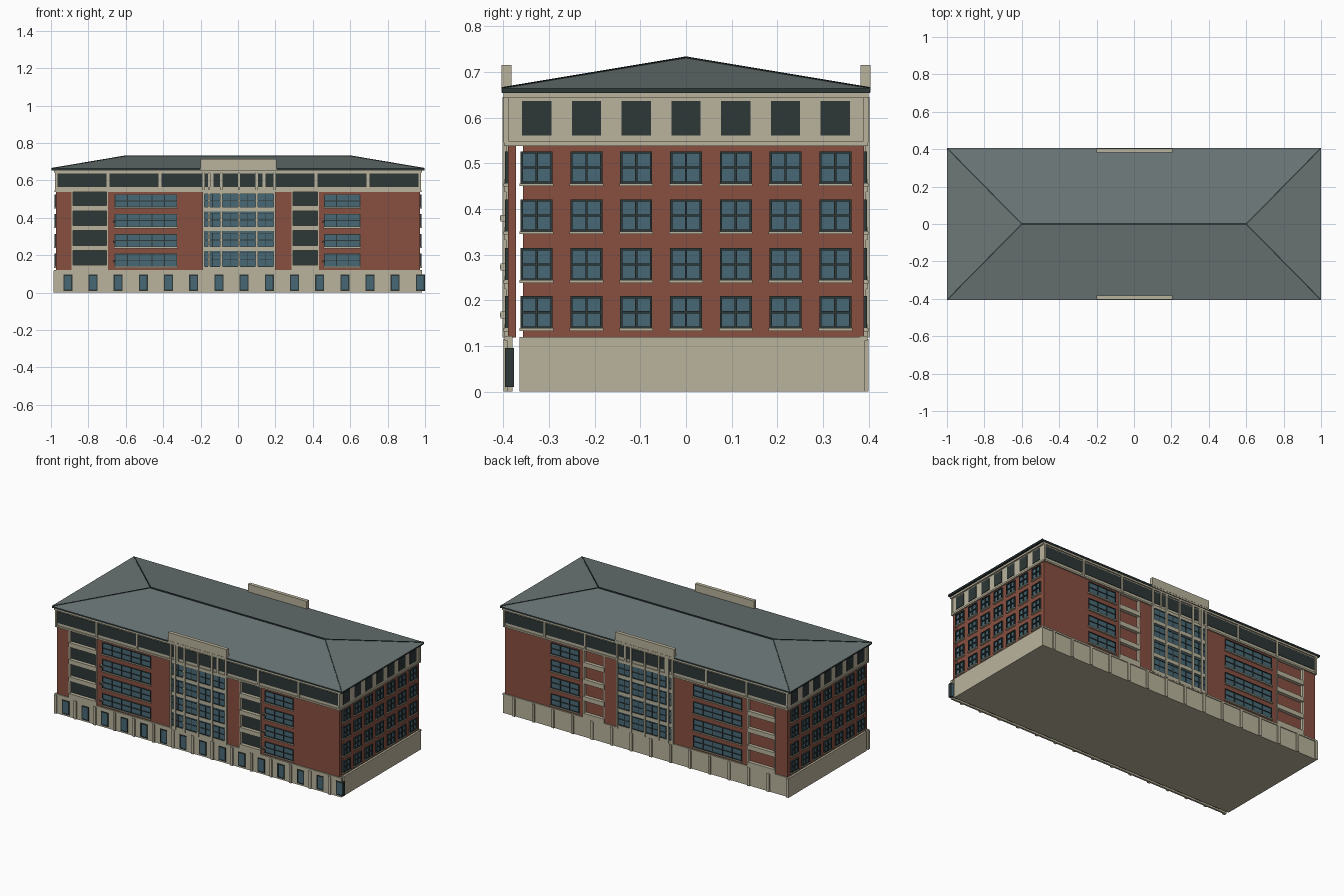
import bpy, bmesh
from mathutils import Matrix, Vector

if "Cube" in bpy.data.objects:
    bpy.data.objects.remove(bpy.data.objects["Cube"])


def material(name, rgb):
    m = bpy.data.materials.new(name)
    lin = [(c / 255 / 12.92) if c < 11 else ((c / 255 + 0.055) / 1.055) ** 2.4 for c in rgb]
    m.diffuse_color = (*lin, 1)
    m.use_nodes = True
    m.node_tree.nodes["Principled BSDF"].inputs["Base Color"].default_value = m.diffuse_color
    return m


BRICK = material("red brick", (136, 79, 64))
STONE = material("beige stone", (186, 179, 156))
GLASS = material("blue glass", (72, 105, 118))
DARK = material("dark frame", (45, 55, 55))
ROOF = material("grey roof", (108, 118, 118))


def finish(bm, name, mat, mirror=None):
    me = bpy.data.meshes.new(name)
    bm.to_mesh(me)
    bm.free()
    me.materials.append(mat)
    ob = bpy.data.objects.new(name, me)
    bpy.context.collection.objects.link(ob)
    if mirror:
        mod = ob.modifiers.new("Mirror", 'MIRROR')
        mod.use_axis = [a == mirror for a in "xyz"]
        mod.use_mirror_merge = False
    return ob


def boxes(name, mat, items, mirror=None):
    """One object out of boxes given as x0, x1, y0, y1, z0, z1."""
    bm = bmesh.new()
    for x0, x1, y0, y1, z0, z1 in items:
        mtx = (Matrix.Translation(((x0 + x1) / 2, (y0 + y1) / 2, (z0 + z1) / 2))
               @ Matrix.Diagonal((x1 - x0, y1 - y0, z1 - z0, 1)))
        bmesh.ops.create_cube(bm, size=1, matrix=mtx)
    return finish(bm, name, mat, mirror)


def lattice(a0, a1, z0, z1, na, nz, t):
    """Rectangles (a0, a1, z0, z1) of a window frame with na x nz panes."""
    out = []
    for i in range(na + 1):
        c = a0 + t / 2 + (a1 - a0 - t) * i / na
        out.append((c - t / 2, c + t / 2, z0, z1))
    for j in range(nz + 1):
        c = z0 + t / 2 + (z1 - z0 - t) * j / nz
        out.append((a0, a1, c - t / 2, c + t / 2))
    return out


FLOORS = [0.138, 0.243, 0.350, 0.455]     # window sill heights
WH = 0.071                                # window height
RECESS = [(-0.885, -0.70), (0.29, 0.43)]
STRIPS = [(-0.66, -0.325, 5), (0.46, 0.655, 3)]
BAY = (-0.185, 0.195)

# Main masses
boxes("brick_core", BRICK, [(-0.972, 0.972, -0.357, 0.373, 0.115, 0.545)])
boxes("base_core", STONE, [(-0.985, 0.985, -0.365, 0.385, 0, 0.12)])
boxes("top_floor", STONE, [(-0.975, 0.975, -0.392, 0.392, 0.54, 0.655)])
boxes("top_floor_ledge", STONE, [(-0.98, 0.98, -0.398, 0.398, 0.538, 0.548),
                                 (-0.985, 0.985, -0.4, 0.4, 0.643, 0.655)])

# Brick facade between the recesses, front and back
edges = [-0.972, RECESS[0][0], RECESS[0][1], RECESS[1][0], RECESS[1][1], 0.972]
boxes("brick_facade", BRICK, [(edges[i], edges[i + 1], -0.39, -0.372, 0.118, 0.54)
                              for i in (0, 2, 4)], 'y')

# Recessed balconies: dark behind on the front, brick on the back
boxes("recess_dark_panel", DARK, [(a, b, -0.376, -0.372, 0.12, 0.54) for a, b in RECESS])
boxes("recess_brick_panel", BRICK, [(a, b, 0.372, 0.376, 0.12, 0.54) for a, b in RECESS])
bands = []
for a, b in RECESS:
    bands += [(a - 0.004, b + 0.004, -0.397, -0.374, z - 0.018, z + 0.01) for z in FLOORS]
    bands += [(x - 0.004, x + 0.004, -0.394, -0.374, 0.12, 0.54) for x in (a, b)]
boxes("balcony_band", STONE, bands, 'y')

# Ribbon windows with frames and sills
glass, frame, sill = [], [], []
for a, b, n in STRIPS:
    for z in FLOORS:
        glass.append((a, b, -0.392, -0.386, z, z + WH))
        frame += [(p, q, -0.396, -0.388, r, s)
                  for p, q, r, s in lattice(a, b, z, z + WH, n, 2, 0.0045)]
        sill.append((a - 0.003, b + 0.003, -0.4, -0.388, z - 0.006, z + 0.001))
boxes("ribbon_window_glass", GLASS, glass, 'y')
boxes("ribbon_window_frame", DARK, frame, 'y')
boxes("ribbon_window_sill", STONE, sill, 'y')

# Small wall boxes beside the ribbon windows
lamps = [(a - 0.008, a + 0.006, -0.406, -0.388, z, z + 0.015)
         for a, b, n in STRIPS for z in (0.16, 0.265, 0.372)]
boxes("wall_lamp", STONE, lamps)
boxes("wall_lamp_face", DARK, [(a, b, c - 0.001, c, e + 0.003, f - 0.003)
                               for a, b, c, d, e, f in lamps])

# Central glazed bay
a, b = BAY
boxes("bay_glass", GLASS, [(a, b, -0.393, -0.386, 0.122, 0.535)], 'y')
frame = []
for z in FLOORS:
    frame += [(p, q, -0.396, -0.388, r, s)
              for p, q, r, s in lattice(a, b, z, z + WH + 0.006, 8, 2, 0.004)]
boxes("bay_frame", DARK, frame, 'y')
boxes("bay_band", STONE, [(a, b, -0.398, -0.386, z - 0.02, z) for z in FLOORS]
      + [(a, b, -0.398, -0.386, 0.53, 0.545)], 'y')
cols = [a + (b - a) * i / 4 for i in range(5)] + [a + 0.03]
boxes("bay_column", STONE, [(x - 0.006, x + 0.006, -0.402, -0.386, 0.118, 0.645) for x in cols], 'y')
boxes("bay_parapet", STONE, [(-0.2, 0.205, -0.404, -0.382, 0.655, 0.715)], 'y')

# Top floor windows, front and back, with piers between
P = 0.278
boxes("top_window", DARK, [(P * i - 0.132, P * i + 0.132, -0.3945, -0.388, 0.565, 0.636)
                           for i in range(-3, 4)], 'y')
boxes("top_pier", STONE, [(P * (i + 0.5) - 0.006, P * (i + 0.5) + 0.006, -0.4, -0.388, 0.545, 0.65)
                          for i in range(-4, 4)], 'y')

# Base wall with pilasters; windows on the front only
boxes("base_wall", STONE, [(-0.985, 0.985, -0.392, -0.38, 0, 0.12)], 'y')
boxes("base_cornice", STONE, [(-0.985, 0.985, -0.397, -0.38, 0.112, 0.122)], 'y')
S = 1.885 / 14
centres = [-0.91 + S * i for i in range(15)]
boxes("base_pilaster", STONE, [(c - S / 2 - 0.008, c - S / 2 + 0.008, -0.4, -0.385, 0, 0.115)
                               for c in centres], 'y')
boxes("base_window_glass", GLASS, [(c - 0.022, c + 0.022, -0.394, -0.378, 0.012, 0.094)
                                   for c in centres])
boxes("base_window_frame", DARK, [(p, q, -0.396, -0.377, r, s) for c in centres
                                  for p, q, r, s in lattice(c - 0.024, c + 0.024, 0.01, 0.096, 1, 1, 0.006)])

# Side walls: seven bays of windows, both ends
glass, frame, sill, top = [], [], [], []
for i in range(-3, 4):
    c = 0.109 * i
    for z in FLOORS:
        glass.append((0.968, 0.975, c - 0.034, c + 0.034, z, z + WH))
        frame += [(0.97, 0.981, p, q, r, s)
                  for p, q, r, s in lattice(c - 0.035, c + 0.035, z, z + WH, 2, 2, 0.005)]
        sill.append((0.968, 0.985, c - 0.037, c + 0.037, z - 0.005, z + 0.001))
    top.append((0.97, 0.978, c - 0.032, c + 0.032, 0.561, 0.636))
boxes("side_window_glass", GLASS, glass, 'x')
boxes("side_window_frame", DARK, frame, 'x')
boxes("side_window_sill", STONE, sill, 'x')
boxes("side_top_window", DARK, top, 'x')

# Hipped roof with eaves and dark ridge caps
boxes("roof_eave", DARK, [(-0.998, 0.998, -0.403, 0.403, 0.654, 0.664)])
bm = bmesh.new()
corner = {(sx, sy): bm.verts.new((sx, 0.405 * sy, 0.664)) for sx in (-1, 1) for sy in (-1, 1)}
ridge = {sx: bm.verts.new((0.6 * sx, 0, 0.731)) for sx in (-1, 1)}
for s in (-1, 1):
    bm.faces.new((corner[-1, s], corner[1, s], ridge[1], ridge[-1]))
    bm.faces.new((corner[s, -1], corner[s, 1], ridge[s]))
bm.faces.new((corner[-1, -1], corner[-1, 1], corner[1, 1], corner[1, -1]))
bmesh.ops.recalc_face_normals(bm, faces=bm.faces)
finish(bm, "hip_roof", ROOF)


def cap(name, p, q, width):
    """Thin square bar along a roof edge."""
    p, q = Vector(p), Vector(q)
    d = q - p
    mtx = (Matrix.Translation((p + q) / 2) @ d.to_track_quat('X', 'Z').to_matrix().to_4x4()
           @ Matrix.Diagonal((d.length, width, 0.005, 1)))
    bm = bmesh.new()
    bmesh.ops.create_cube(bm, size=1, matrix=mtx)
    finish(bm, name, DARK)


cap("ridge_cap", (-0.6, 0, 0.731), (0.6, 0, 0.731), 0.012)
for sx in (-1, 1):
    for sy in (-1, 1):
        cap("hip_cap", (0.6 * sx, 0, 0.731), (0.996 * sx, 0.402 * sy, 0.664), 0.006)
